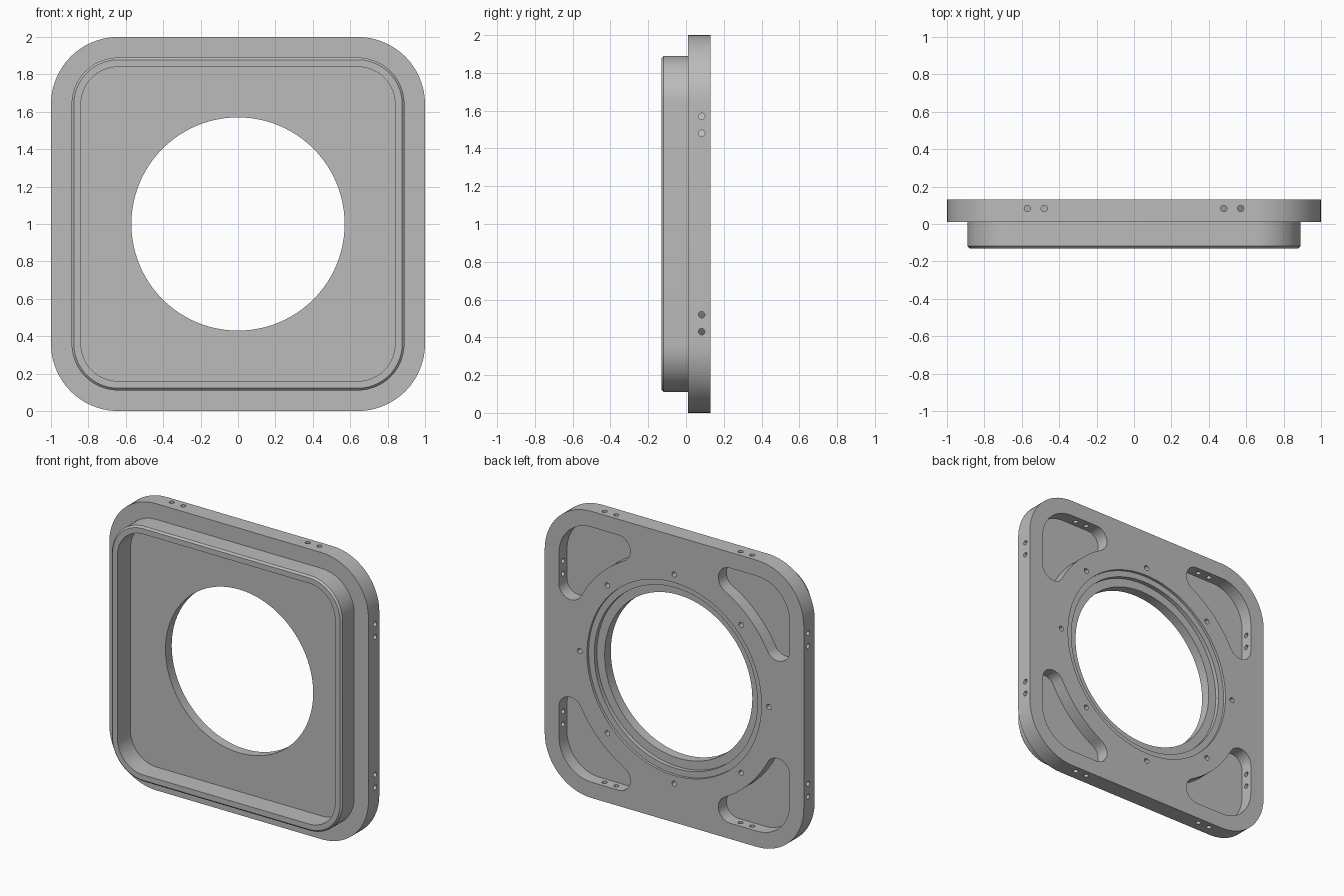
import bpy
import bmesh
from math import pi, sin, cos, atan2, hypot
from mathutils import Matrix

cube = bpy.data.objects.get("Cube")
if cube:
    bpy.data.objects.remove(cube, do_unlink=True)

MID = 1.0  # height of the centre
BACK = 0.13

grey = bpy.data.materials.new("satin_grey")
grey.use_nodes = True
colour = (0.5, 0.5, 0.5, 1)
grey.diffuse_color = colour
grey.node_tree.nodes["Principled BSDF"].inputs["Base Color"].default_value = colour


def arc(cx, cz, r, a, b, n):
    """Points on an arc from angle a to angle b."""
    return [(cx + r * cos(a + (b - a) * i / n), cz + r * sin(a + (b - a) * i / n))
            for i in range(n + 1)]


def rounded_square(half, r):
    c = half - r
    pts = []
    for k, (sx, sz) in enumerate([(1, 1), (-1, 1), (-1, -1), (1, -1)]):
        pts += arc(sx * c, sz * c, r, k * pi / 2, (k + 1) * pi / 2, 14)
    return pts


def circle(r, n):
    return arc(0, 0, r, 0, 2 * pi, n)[:-1]


def loft(bm, sections, matrix=Matrix()):
    """Skin a closed solid through outlines placed along y."""
    rings = [[bm.verts.new(matrix @ Matrix.Translation((x, y, z)).translation) for x, z in pts]
             for y, pts in sections]
    n = len(rings[0])
    for a, b in zip(rings, rings[1:]):
        for i in range(n):
            j = (i + 1) % n
            bm.faces.new((a[i], a[j], b[j], b[i]))
    bm.faces.new(rings[0])
    bm.faces.new(rings[-1])


def make_object(name, bm):
    bmesh.ops.recalc_face_normals(bm, faces=bm.faces[:])
    bmesh.ops.translate(bm, verts=bm.verts[:], vec=(0, 0, MID))
    mesh = bpy.data.meshes.new(name)
    bm.to_mesh(mesh)
    bm.free()
    mesh.materials.append(grey)
    obj = bpy.data.objects.new(name, mesh)
    bpy.context.collection.objects.link(obj)
    return obj


# Square plate with a hollow raised rim on the front
bm = bmesh.new()
loft(bm, [
    (BACK, rounded_square(1.0, 0.36)),
    (0.01, rounded_square(1.0, 0.36)),
    (0.01, rounded_square(0.89, 0.25)),
    (-0.118, rounded_square(0.89, 0.25)),
    (-0.13, rounded_square(0.878, 0.238)),
    (-0.13, rounded_square(0.84, 0.2)),
    (0.015, rounded_square(0.84, 0.2)),
])
plate = make_object("mounting_plate", bm)

# Stepped central bore
bm = bmesh.new()
loft(bm, [(y, circle(r, 96)) for y, r in [
    (-0.2, 0.57), (0.083, 0.57), (0.083, 0.63),
    (0.112, 0.63), (0.112, 0.673), (0.2, 0.673)]])
bore = make_object("bore_cutter", bm)

# Corner pockets: an arc around the bore, two round ends and a round corner
f, ex, ez = 0.09, 0.43, 0.80
t = atan2(ez, ex)
inner = hypot(ex, ez) - f
outline = (arc(0, 0, inner, pi / 2 - t, t, 14)
           + arc(ex, ez, f, t + pi, pi / 2, 14)[1:]
           + arc(0.64, 0.64, 0.25, pi / 2, 0, 14)
           + arc(ez, ex, f, 0, -pi / 2 - t, 14)[:-1])
bm = bmesh.new()
for sx in (-1, 1):
    for sz in (-1, 1):
        pts = [(sx * x, sz * z) for x, z in outline]
        loft(bm, [(0.04, pts), (0.2, pts)])
pockets = make_object("pocket_cutter", bm)

# Ring of bolt holes on the back
bm = bmesh.new()
for k in range(8):
    cx, cz = 0.73 * cos(k * pi / 4), 0.73 * sin(k * pi / 4)
    pts = [(cx + x, cz + z) for x, z in circle(0.018, 20)]
    loft(bm, [(0.06, pts), (0.2, pts)])
bolts = make_object("bolt_hole_cutter", bm)

# Paired cross holes from each edge into the pockets
bm = bmesh.new()
for side in range(4):
    turn = Matrix.Rotation(side * pi / 2, 4, 'Y') @ Matrix.Rotation(pi / 2, 4, 'X')
    for x in (-0.57, -0.48, 0.48, 0.57):
        pts = [(x + u, v - 0.083) for u, v in circle(0.017, 20)]
        loft(bm, [(0.84, pts), (1.1, pts)], turn)
drills = make_object("cross_hole_cutter", bm)

bpy.ops.object.select_all(action='DESELECT')
bpy.context.view_layer.objects.active = plate
plate.select_set(True)
for cutter in (bore, pockets, bolts, drills):
    cutter.hide_render = True
    mod = plate.modifiers.new(cutter.name, 'BOOLEAN')
    mod.operation = 'DIFFERENCE'
    mod.solver = 'EXACT'
    mod.object = cutter
    bpy.ops.object.modifier_apply(modifier=mod.name)
    bpy.data.objects.remove(cutter, do_unlink=True)

bpy.ops.object.shade_smooth_by_angle(angle=pi / 6)
